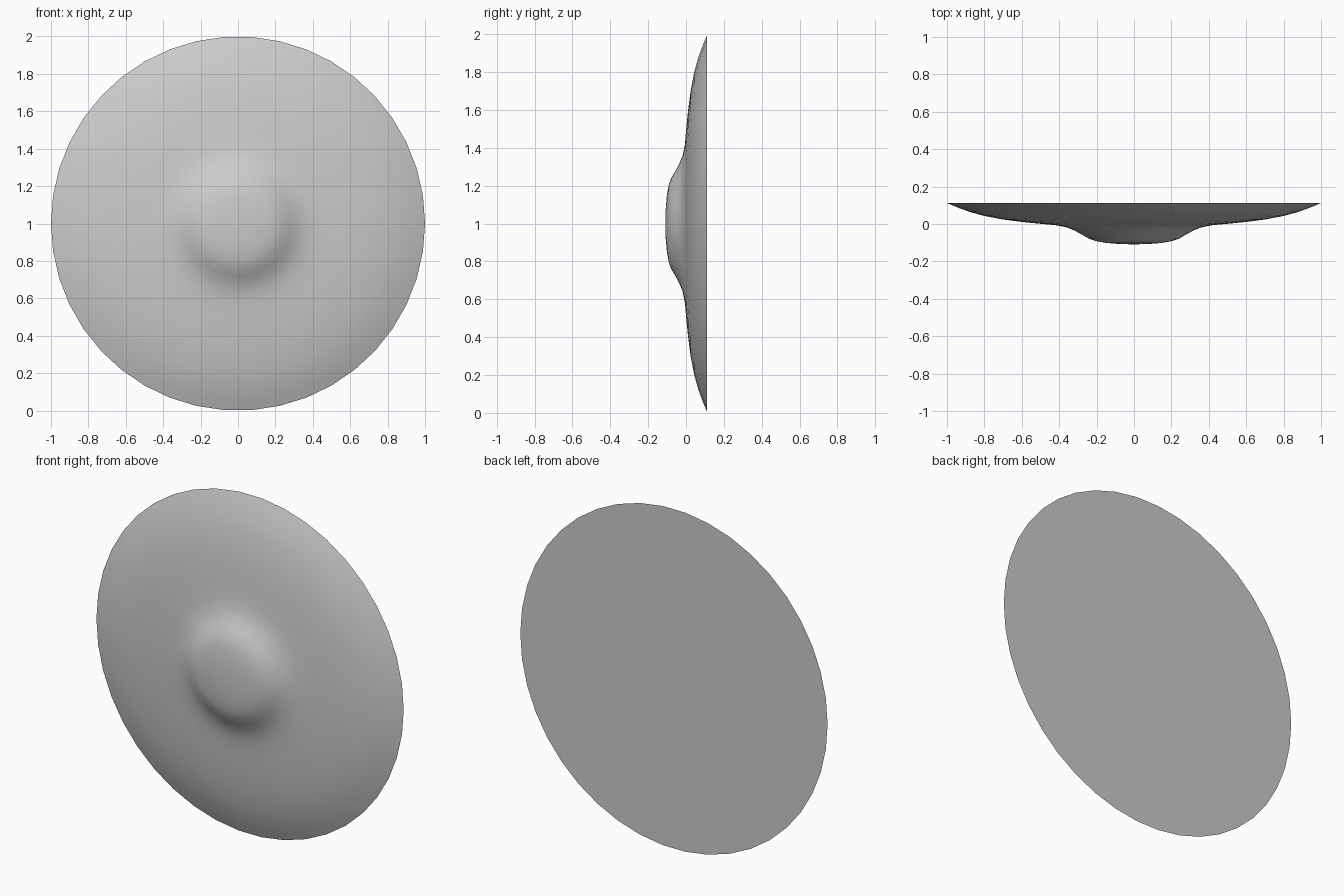
import bpy, bmesh, math

if "Cube" in bpy.data.objects:
    bpy.data.objects.remove(bpy.data.objects["Cube"])

SIDES = 42
CENTRE_Z = 1.0


def lathe(name, profile):
    """Revolve (radius, y) points about the y axis; rim is capped flat."""
    bm = bmesh.new()
    tip = bm.verts.new((0, profile[0][1], CENTRE_Z))
    rings = []
    for r, y in profile[1:]:
        rings.append([bm.verts.new((r * math.cos(2 * math.pi * i / SIDES), y,
                                    CENTRE_Z + r * math.sin(2 * math.pi * i / SIDES)))
                      for i in range(SIDES)])
    for i in range(SIDES):
        j = (i + 1) % SIDES
        bm.faces.new((tip, rings[0][i], rings[0][j]))
        for a, b in zip(rings, rings[1:]):
            bm.faces.new((a[i], b[i], b[j], a[j]))
    bm.faces.new(rings[-1])
    bmesh.ops.recalc_face_normals(bm, faces=bm.faces)
    mesh = bpy.data.meshes.new(name)
    bm.to_mesh(mesh)
    bm.free()
    obj = bpy.data.objects.new(name, mesh)
    bpy.context.collection.objects.link(obj)
    bpy.context.view_layer.objects.active = obj
    obj.select_set(True)
    bpy.ops.object.shade_smooth_by_angle(angle=math.radians(40))
    return obj


# Shallow domed disc with a central boss and a flat back
lathe("shield_disc", [
    (0, -0.109), (0.08, -0.107), (0.15, -0.101), (0.20, -0.092),
    (0.24, -0.079), (0.28, -0.055), (0.32, -0.034), (0.36, -0.018),
    (0.42, -0.006), (0.50, 0.001), (0.60, 0.011), (0.70, 0.024),
    (0.80, 0.043), (0.88, 0.065), (0.95, 0.091), (1.0, 0.112),
])
